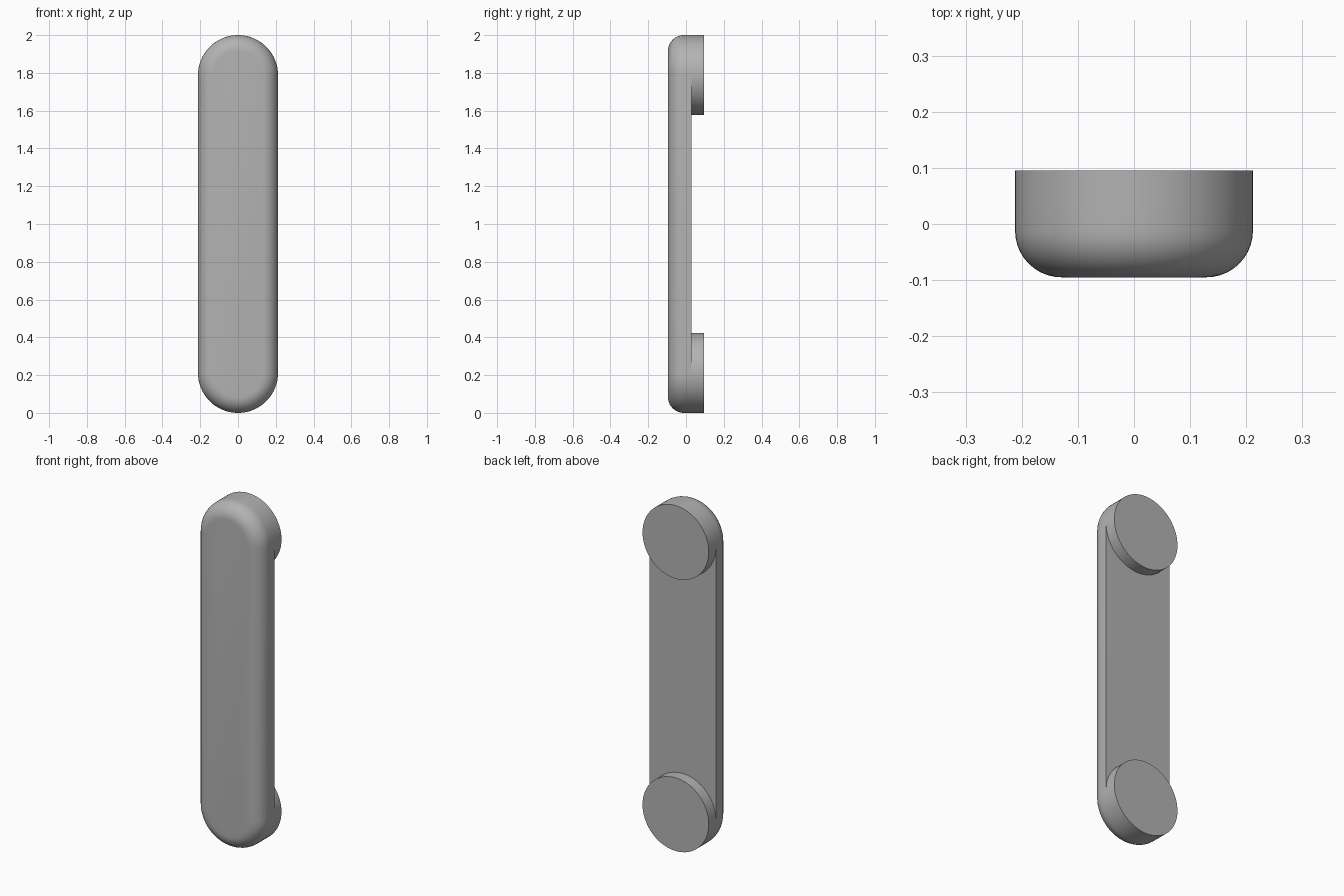
import bpy
import bmesh
from math import sin, cos, pi, radians

RADIUS = 0.212            # half the handle width
LOW, HIGH = RADIUS, 2 - RADIUS
FRONT, SEAT, BACK = -0.095, 0.03, 0.095
FILLET = 0.083
ARC = 32                  # segments in each half-round end

cube = bpy.data.objects.get("Cube")
if cube:
    bpy.data.objects.remove(cube, do_unlink=True)

grey = bpy.data.materials.new("satin grey")
grey.use_nodes = True
colour = (0.45, 0.45, 0.45, 1)
grey.diffuse_color = colour
grey.node_tree.nodes["Principled BSDF"].inputs["Base Color"].default_value = colour


def outline(radius, low, high):
    """Points of a round-ended slot, or of a circle when low equals high."""
    points = []
    for centre, start in ((high, 0), (low, pi)):
        for i in range(ARC + 1):
            a = start + pi * i / ARC
            points.append((radius * cos(a), centre + radius * sin(a)))
    return points


def loft(name, rings, low, high):
    """Skin a stack of (radius, y) outlines and cap both ends."""
    bm = bmesh.new()
    loops = [[bm.verts.new((x, y, z)) for x, z in outline(r, low, high)] for r, y in rings]
    for a, b in zip(loops, loops[1:]):
        for i in range(len(a)):
            j = (i + 1) % len(a)
            bm.faces.new((a[i], a[j], b[j], b[i]))
    bm.faces.new(loops[0])
    bm.faces.new(loops[-1])
    bmesh.ops.remove_doubles(bm, verts=bm.verts, dist=0.00001)
    bmesh.ops.recalc_face_normals(bm, faces=bm.faces)
    mesh = bpy.data.meshes.new(name)
    bm.to_mesh(mesh)
    bm.free()
    mesh.materials.append(grey)
    obj = bpy.data.objects.new(name, mesh)
    bpy.context.collection.objects.link(obj)
    bpy.ops.object.select_all(action="DESELECT")
    obj.select_set(True)
    bpy.context.view_layer.objects.active = obj
    bpy.ops.object.shade_smooth_by_angle(angle=radians(30))


# Grip bar: flat back, rounded front edge
steps = 10
fillet = [(RADIUS - FILLET * (1 - sin(t)), FRONT + FILLET * (1 - cos(t)))
          for t in (pi / 2 * i / steps for i in range(steps + 1))]
loft("grip_bar", fillet + [(RADIUS, SEAT)], LOW, HIGH)

# Round mounting feet behind each end
for name, z in (("lower_foot", LOW), ("upper_foot", HIGH)):
    loft(name, [(RADIUS, SEAT), (RADIUS, BACK)], z, z)
